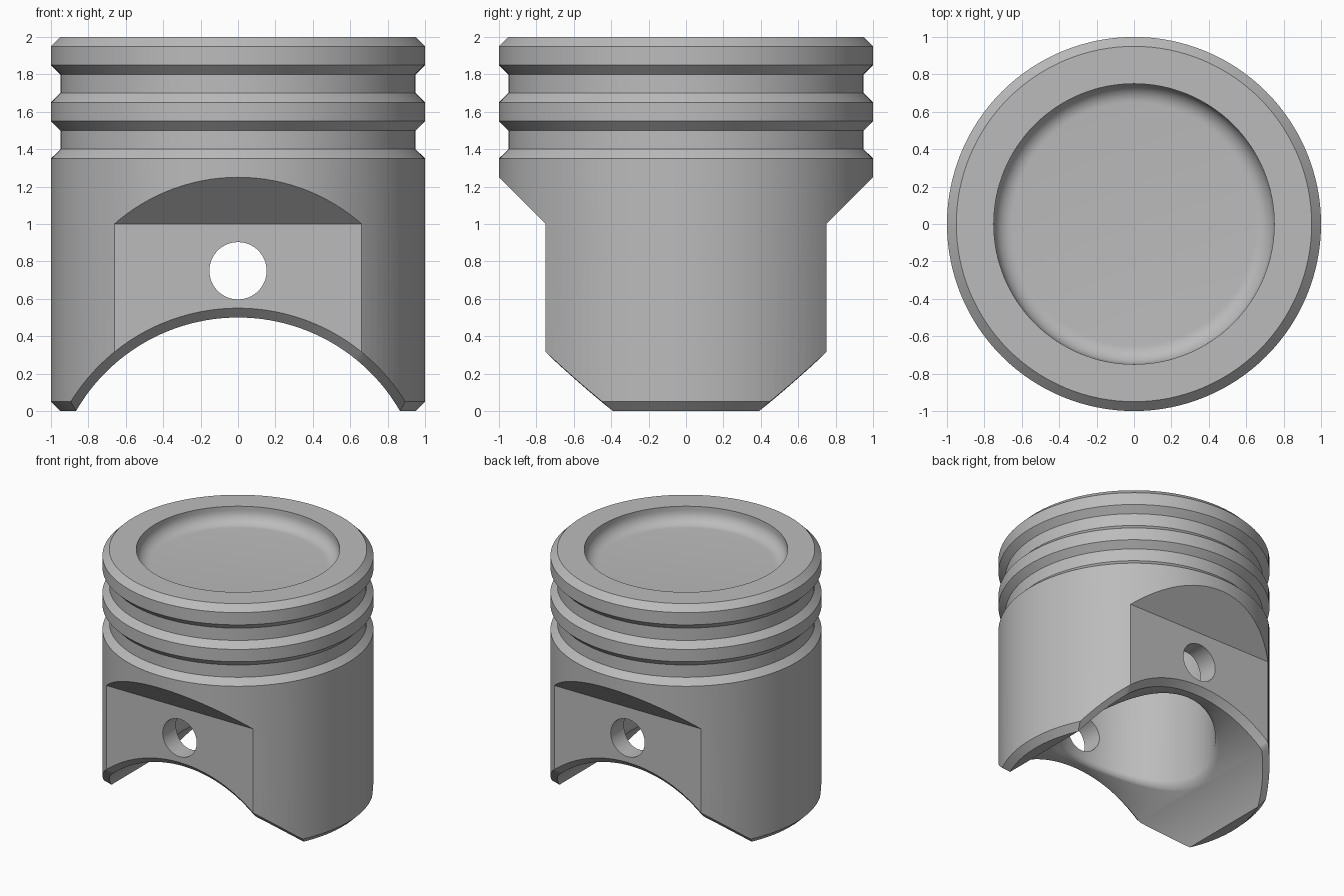
import bpy, bmesh
from math import sin, cos, pi, sqrt, radians

cube = bpy.data.objects.get("Cube")
if cube:
    bpy.data.objects.remove(cube, do_unlink=True)

metal = bpy.data.materials.new("grey metal")
metal.use_nodes = True
GREY = (0.5, 0.5, 0.5, 1)
metal.diffuse_color = GREY
metal.node_tree.nodes["Principled BSDF"].inputs["Base Color"].default_value = GREY


def loft(name, rings):
    """Closed solid through equal-length rings of points, capped at both ends."""
    bm = bmesh.new()
    loops = [[bm.verts.new(p) for p in ring] for ring in rings]
    n = len(loops[0])
    for a, b in zip(loops, loops[1:]):
        for i in range(n):
            j = (i + 1) % n
            bm.faces.new((a[i], a[j], b[j], b[i]))
    bm.faces.new(loops[0][::-1])
    bm.faces.new(loops[-1])
    bmesh.ops.recalc_face_normals(bm, faces=bm.faces)
    mesh = bpy.data.meshes.new(name)
    bm.to_mesh(mesh)
    bm.free()
    mesh.materials.append(metal)
    obj = bpy.data.objects.new(name, mesh)
    bpy.context.collection.objects.link(obj)
    return obj


def circle(r, z, n=128):
    """Horizontal ring; z may be a height or a function of x."""
    pts = []
    for i in range(n):
        x, y = r * cos(2 * pi * i / n), r * sin(2 * pi * i / n)
        pts.append((x, y, z(x) if callable(z) else z))
    return pts


def quarter(steps=8):
    return [pi / 2 * i / steps for i in range(steps + 1)]


def cut(target, cutter):
    cutter.hide_render = True
    mod = target.modifiers.new("cut", 'BOOLEAN')
    mod.operation, mod.solver, mod.object = 'DIFFERENCE', 'EXACT', cutter
    bpy.context.view_layer.objects.active = target
    bpy.ops.object.modifier_apply(modifier=mod.name)
    bpy.data.objects.remove(cutter, do_unlink=True)


# Turned body: chamfered skirt, two ring grooves, chamfered crown
BEVEL = 0.05
profile = [(0.95, 0), (1, BEVEL)]
for z in (1.35, 1.65):
    profile += [(1, z), (0.95, z + BEVEL), (0.95, z + 0.15), (1, z + 0.2)]
profile += [(1, 1.95), (0.95, 2), (0.75, 2)]
# Shallow crown bowl with a rounded floor edge
FLOOR, FILLET = 1.87, 0.1
profile += [(0.75 - FILLET * (1 - cos(t)), FLOOR + FILLET * (1 - sin(t)))
            for t in quarter()]
piston = loft("piston_body", [circle(r, z) for r, z in profile])

# Flat pin faces with sloped tops, front and back
for side in (-1, 1):
    outline = [(0.75, -1), (0.75, 1), (1.2, 1.45), (1.2, -1)]
    cut(piston, loft("pin_face_cutter",
                     [[(x, side * y, z) for y, z in outline] for x in (-1.5, 1.5)]))

# Arched underside with a bevel that follows the outer wall
ARCH_Z = -0.5
angles = [radians(25 + 130 * i / 96) for i in range(97)]


def arch_ring(radius, depth):
    pts = [(radius * cos(a), depth(radius * cos(a)), ARCH_Z + radius * sin(a))
           for a in angles]
    left, right = pts[-1], pts[0]
    return pts + [(left[0], left[1], -1.2), (right[0], right[1], -1.2)]


def outer(x):
    return min(0.75, sqrt(1 - x * x))


def inner(x):
    return min(0.75 - BEVEL, sqrt(max(0, 0.95 ** 2 - x * x)))


cut(piston, loft("arch_cutter", [
    arch_ring(1.05, lambda x: -1.5),
    arch_ring(1.05, lambda x: -outer(x)),
    arch_ring(1.0, lambda x: -inner(x)),
    arch_ring(1.0, inner),
    arch_ring(1.05, outer),
    arch_ring(1.05, lambda x: 1.5)]))

# Hollow inside, rounded at the mouth and at the ceiling
R, LIP, CEILING = 0.6, 0.05, 1.5
rings = [circle(R + LIP, -1)]
for t in quarter(6):
    rings.append(circle(R + LIP * (1 - sin(t)),
                        lambda x, t=t: ARCH_Z + sqrt(1 - x * x) - 0.002 + LIP * (1 - cos(t))))
rings += [circle(R - FILLET * (1 - cos(t)), CEILING - FILLET * (1 - sin(t)))
          for t in quarter()]
cut(piston, loft("hollow_cutter", rings))

# Pin hole through both walls
cut(piston, loft("pin_hole_cutter",
                 [[(x, y, z + 0.75) for x, z, _ in circle(0.153, 0, 64)] for y in (-1.5, 1.5)]))

# Smooth shading with crisp machined edges
bpy.ops.object.select_all(action='DESELECT')
piston.select_set(True)
bpy.context.view_layer.objects.active = piston
bpy.ops.object.shade_smooth_by_angle(angle=radians(28))
